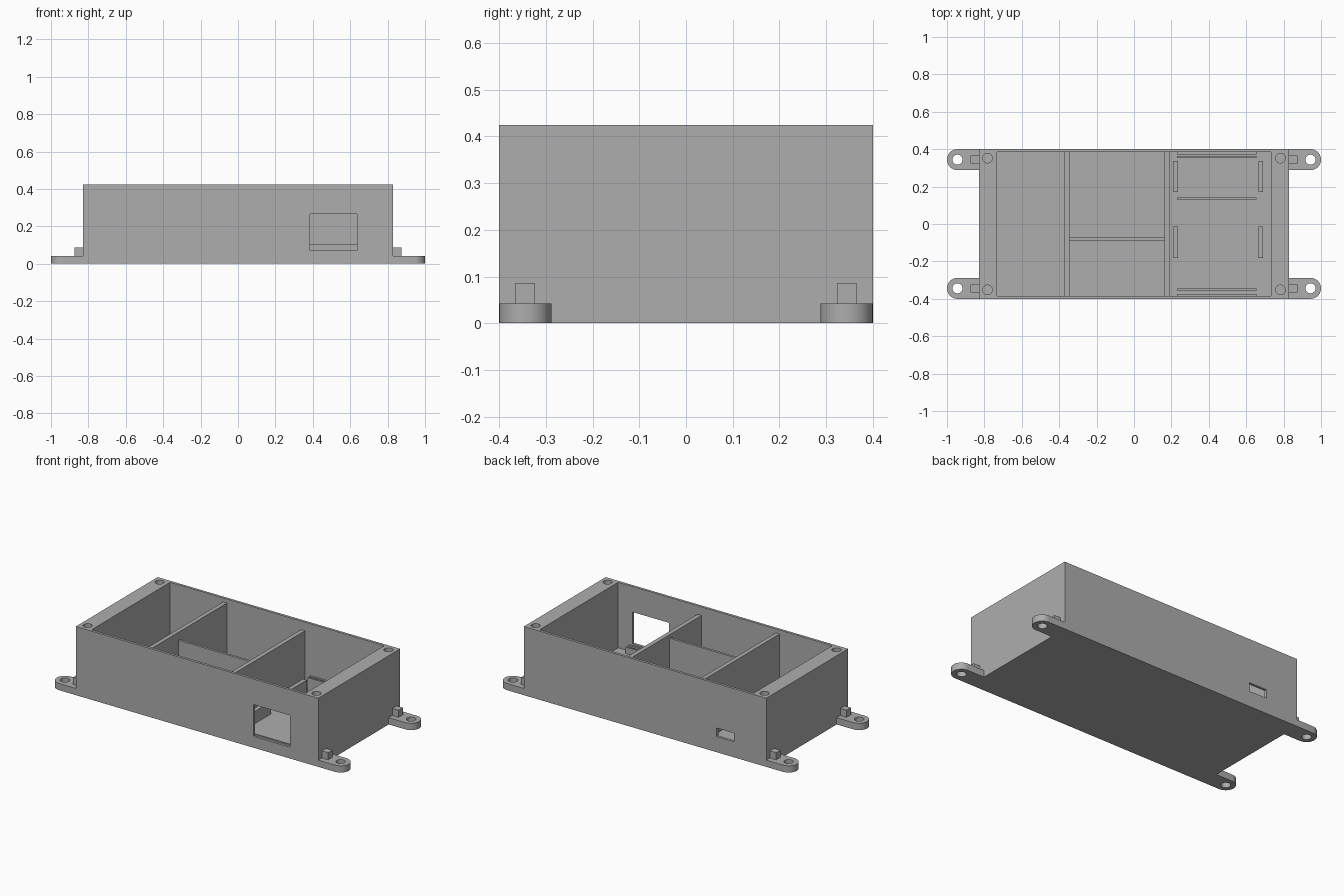
import bpy, bmesh, math

if "Cube" in bpy.data.objects:
    bpy.data.objects.remove(bpy.data.objects["Cube"])

grey = bpy.data.materials.new("plain_grey")
grey.diffuse_color = (0.42, 0.42, 0.42, 1)
grey.use_nodes = True
grey.node_tree.nodes["Principled BSDF"].inputs["Base Color"].default_value = grey.diffuse_color


def make(name, bm):
    bmesh.ops.recalc_face_normals(bm, faces=bm.faces)
    me = bpy.data.meshes.new(name)
    bm.to_mesh(me)
    bm.free()
    me.materials.append(grey)
    ob = bpy.data.objects.new(name, me)
    bpy.context.collection.objects.link(ob)
    return ob


def prism(name, pts, z0, z1):
    bm = bmesh.new()
    face = bm.faces.new([bm.verts.new((x, y, z0)) for x, y in pts])
    ext = bmesh.ops.extrude_face_region(bm, geom=[face])
    for v in ext["geom"]:
        if isinstance(v, bmesh.types.BMVert):
            v.co.z = z1
    return make(name, bm)


def box(name, x0, x1, y0, y1, z0, z1):
    return prism(name, [(x0, y0), (x1, y0), (x1, y1), (x0, y1)], z0, z1)


def peg(name, x, y, r, z0, z1, n=32):
    ring = [2 * math.pi * i / n for i in range(n)]
    return prism(name, [(x + r * math.cos(a), y + r * math.sin(a)) for a in ring], z0, z1)


def cut(ob, cutters):
    bpy.context.view_layer.objects.active = ob
    for c in cutters:
        c.hide_render = True
        m = ob.modifiers.new("cut", 'BOOLEAN')
        m.operation, m.solver, m.object = 'DIFFERENCE', 'EXACT', c
        bpy.ops.object.modifier_apply(modifier=m.name)
        bpy.data.objects.remove(c)


corners = [(sx, sy) for sx in (-1, 1) for sy in (-1, 1)]
FLOOR = 0.02

# Open case with cavity, screw holes, front window and rear port
case = box("case_body", -0.83, 0.83, -0.4, 0.4, 0, 0.425)
cut(case, [box("cavity", -0.733, 0.733, -0.384, 0.384, FLOOR, 0.6),
           box("front_window", 0.385, 0.635, -0.5, -0.3, 0.07, 0.267),
           box("rear_port", -0.61, -0.49, 0.3, 0.5, 0.097, 0.15)]
    + [peg("screw_hole", sx * 0.783, sy * 0.352, 0.026, 0.22, 0.5) for sx, sy in corners])

# Mounting ears with bolt holes and small stop blocks
for sx, sy in corners:
    R, cx, cy = 0.056, 0.944, 0.344
    arc = [math.radians(-90 + 180 * i / 20) for i in range(21)]
    pts = [(0.83, cy - R)] + [(cx + R * math.cos(a), cy + R * math.sin(a)) for a in arc] + [(0.83, cy + R)]
    ear = prism("mounting_ear", [(sx * x, sy * y) for x, y in pts], 0, 0.042)
    cut(ear, [peg("bolt_hole", sx * cx, sy * cy, 0.027, -0.1, 0.2)])
    xs = sorted((sx * 0.83, sx * 0.873))
    box("stop_block", *xs, sy * cy - 0.021, sy * cy + 0.021, 0.042, 0.086)
    ear.select_set(True)

# Compartment dividers
box("left_divider", -0.371, -0.345, -0.384, 0.384, FLOOR, 0.40)
box("right_divider", 0.163, 0.19, -0.384, 0.384, FLOOR, 0.372)
box("cross_divider", -0.345, 0.163, -0.088, -0.073, FLOOR, 0.35)

# Board supports on the right compartment floor
for x0 in (0.208, 0.665):
    for y0 in (-0.181, 0.17):
        box("board_support", x0, x0 + 0.026, y0, y0 + 0.168, FLOOR, 0.096)

# Thin retaining rails running left to right
for y0, y1, top in ((0.372, 0.384, 0.105), (0.353, 0.363, 0.105), (0.13, 0.142, 0.06),
                    (-0.356, -0.345, 0.06), (-0.384, -0.373, 0.06)):
    box("retaining_rail", 0.23, 0.655, y0, y1, FLOOR, top)

# Smooth the round ear ends and holes
for ob in bpy.context.collection.objects:
    ob.select_set(ob.name.startswith(("case_body", "mounting_ear")))
bpy.ops.object.shade_smooth_by_angle(angle=math.radians(30))
